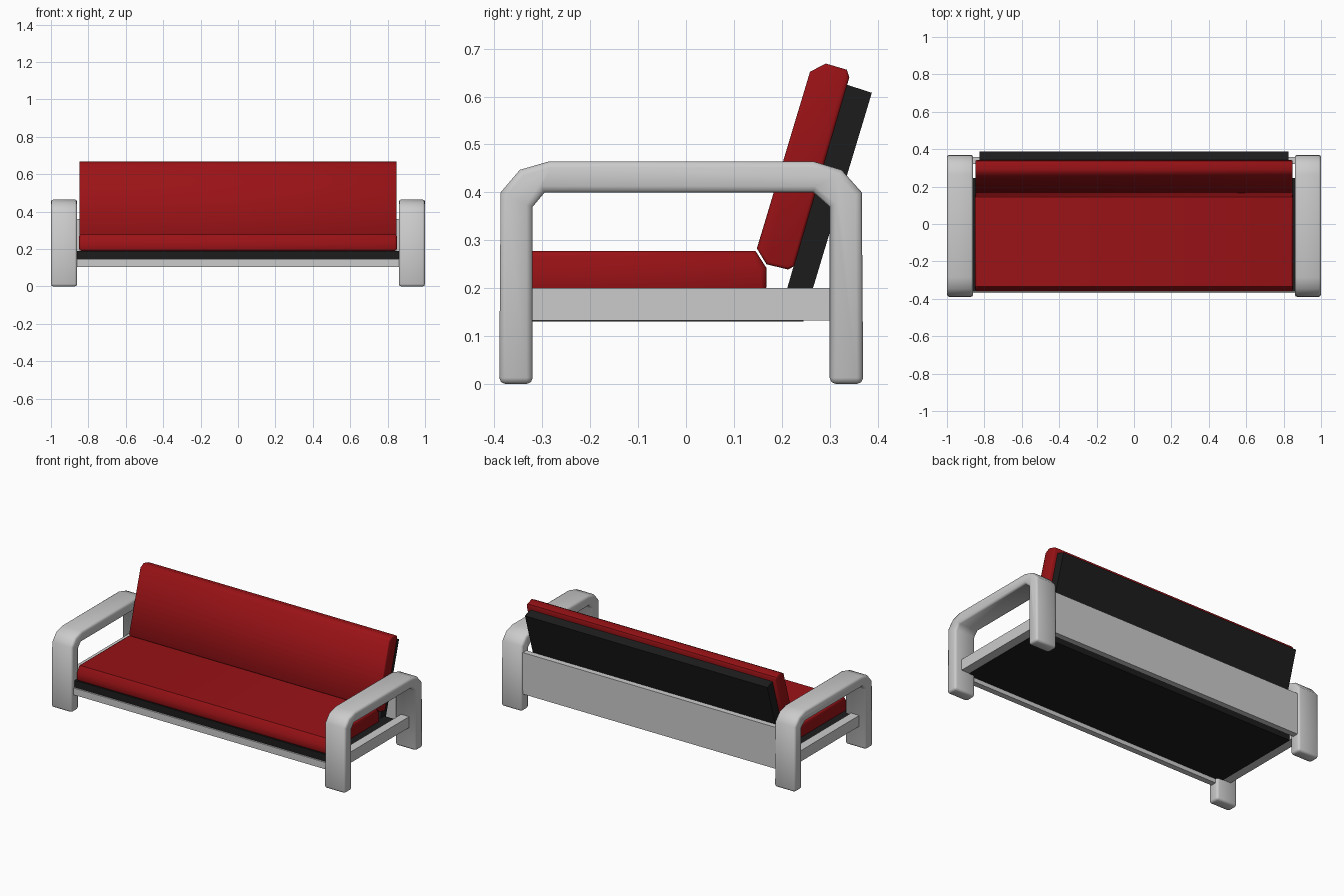
import bpy, bmesh, math

if "Cube" in bpy.data.objects:
    bpy.data.objects.remove(bpy.data.objects["Cube"])


def material(name, color):
    m = bpy.data.materials.new(name)
    m.diffuse_color = color
    m.use_nodes = True
    m.node_tree.nodes["Principled BSDF"].inputs["Base Color"].default_value = m.diffuse_color
    return m


RED = material("red_fabric", (0.32, 0.006, 0.008, 1))
BLACK = material("black_board", (0.012, 0.012, 0.012, 1))


def extrude_profile(name, profile, x0, x1, mat=None, bevel=0.0, segments=2):
    """Extrude a (y, z) outline from x0 to x1, optionally rounding sharp edges."""
    bm = bmesh.new()
    face = bm.faces.new([bm.verts.new((x0, y, z)) for y, z in profile])
    ext = bmesh.ops.extrude_face_region(bm, geom=[face])
    verts = [g for g in ext["geom"] if isinstance(g, bmesh.types.BMVert)]
    bmesh.ops.translate(bm, verts=verts, vec=(x1 - x0, 0, 0))
    bmesh.ops.recalc_face_normals(bm, faces=bm.faces)
    mesh = bpy.data.meshes.new(name)
    bm.to_mesh(mesh)
    bm.free()
    obj = bpy.data.objects.new(name, mesh)
    bpy.context.collection.objects.link(obj)
    if mat:
        mesh.materials.append(mat)
    if bevel:
        b = obj.modifiers.new("soft_edges", 'BEVEL')
        b.width = bevel
        b.segments = segments
        b.limit_method = 'ANGLE'
        b.angle_limit = math.radians(65)
        bpy.context.view_layer.objects.active = obj
        obj.select_set(True)
        bpy.ops.object.modifier_apply(modifier=b.name)
        bpy.ops.object.shade_smooth_by_angle(angle=math.radians(50))
        obj.select_set(False)
    return obj


def rect(y0, y1, z0, z1):
    return [(y0, z0), (y1, z0), (y1, z1), (y0, z1)]


# Looped arm frames: legs and armrest in one piece
arm = [(-0.39, 0), (-0.387, 0.40), (-0.347, 0.447), (-0.285, 0.465),
       (0.265, 0.465), (0.325, 0.447), (0.367, 0.40), (0.37, 0),
       (0.30, 0), (0.30, 0.37), (0.265, 0.40), (-0.295, 0.40),
       (-0.32, 0.37), (-0.32, 0)]
for side, s in (("left", -1), ("right", 1)):
    extrude_profile(side + "_arm_frame", arm, min(0.86 * s, s), max(0.86 * s, s),
                    bevel=0.013)
    # Side rail between the legs
    a, b = sorted((0.90 * s, 0.955 * s))
    extrude_profile(side + "_side_rail", rect(-0.33, 0.31, 0.133, 0.20), a, b)

# Front rail and tall back board
extrude_profile("front_rail", rect(-0.37, -0.335, 0.105, 0.147), -0.88, 0.88)
extrude_profile("back_board", rect(0.322, 0.358, 0.105, 0.36), -0.88, 0.88)

# Black seat base and leaning back panel
extrude_profile("seat_base", rect(-0.36, 0.245, 0.13, 0.19), -0.90, 0.90, BLACK)
extrude_profile("back_panel", [(0.191, 0.13), (0.244, 0.13), (0.388, 0.608), (0.335, 0.625)],
                -0.825, 0.825, BLACK)

# Cushions
seat = [(-0.36, 0.19), (-0.36, 0.24), (-0.335, 0.278), (0.145, 0.278),
        (0.168, 0.242), (0.168, 0.19)]
extrude_profile("seat_cushion", seat, -0.85, 0.85, RED, bevel=0.012)
back = [(0.148, 0.283), (0.168, 0.25), (0.213, 0.239), (0.226, 0.246),
        (0.341, 0.640), (0.336, 0.656), (0.292, 0.669), (0.259, 0.652)]
extrude_profile("back_cushion", back, -0.848, 0.848, RED, bevel=0.006)
